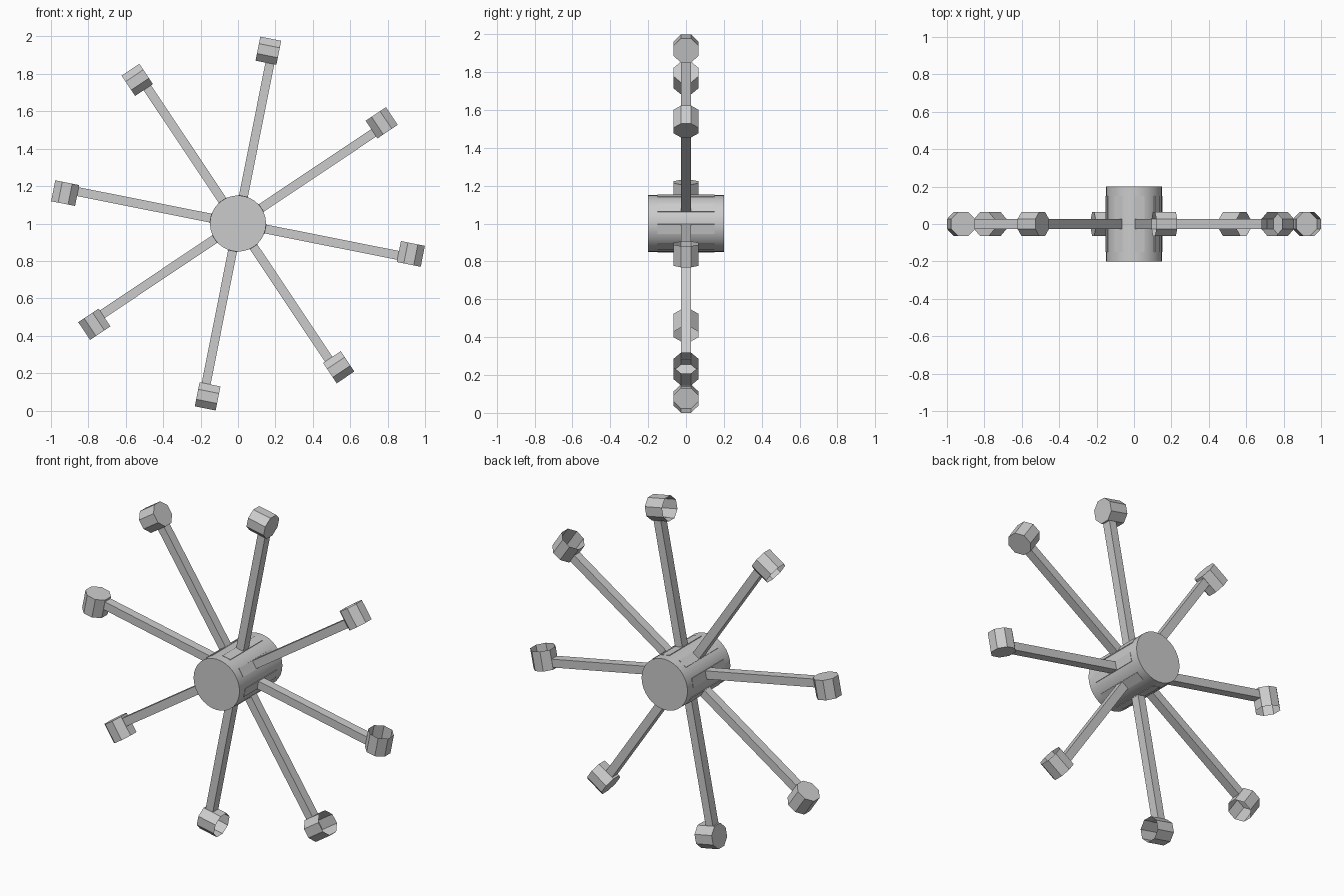
import bpy, bmesh
from math import pi, cos, sin, radians
from mathutils import Matrix, Vector

if "Cube" in bpy.data.objects:
    bpy.data.objects.remove(bpy.data.objects["Cube"])

CENTRE = Matrix.Translation((0, 0, 1))


def make_object(name, bm, matrix):
    bmesh.ops.recalc_face_normals(bm, faces=bm.faces)
    mesh = bpy.data.meshes.new(name)
    bm.to_mesh(mesh)
    bm.free()
    obj = bpy.data.objects.new(name, mesh)
    bpy.context.collection.objects.link(obj)
    mesh.transform(matrix)
    return obj


def box(name, lo, hi, matrix):
    bm = bmesh.new()
    bmesh.ops.create_cube(bm, size=1)
    lo, hi = Vector(lo), Vector(hi)
    for v in bm.verts:
        v.co = Vector(((hi[i] - lo[i]) * (v.co[i] + 0.5) + lo[i] for i in range(3)))
    return make_object(name, bm, matrix)


def bucket(name, matrix):
    # open octagonal cup: floor on the clockwise side, mouth on the other
    bm = bmesh.new()
    rings = []
    for z in (-0.036, 0.078):
        rings.append([bm.verts.new((0.938 + 0.0708 * cos(a), 0.0708 * sin(a), z))
                      for a in (pi / 8 + k * pi / 4 for k in range(8))])
    low, high = rings
    bm.faces.new(low)
    for i in range(8):
        j = (i + 1) % 8
        bm.faces.new((low[i], low[j], high[j], high[i]))
    return make_object(name, bm, matrix)


# hub drum along y
bm = bmesh.new()
bmesh.ops.create_cone(bm, cap_ends=True, segments=32, radius1=0.15, radius2=0.15, depth=0.4)
hub = make_object("hub", bm, CENTRE @ Matrix.Rotation(pi / 2, 4, 'X'))
bpy.context.view_layer.objects.active = hub
hub.select_set(True)
bpy.ops.object.shade_smooth_by_angle(angle=radians(30))

# eight spokes, each with a base pad and an open bucket
for k in range(8):
    m = CENTRE @ Matrix.Rotation(-radians(-11.25 + 45 * k), 4, 'Y')
    box(f"spoke_{k + 1}", (0.10, -0.026, -0.024), (0.875, 0.026, 0.024), m)
    box(f"spoke_pad_{k + 1}", (0.13, -0.15, -0.026), (0.151, 0.15, 0.026), m)
    bucket(f"bucket_{k + 1}", m)
